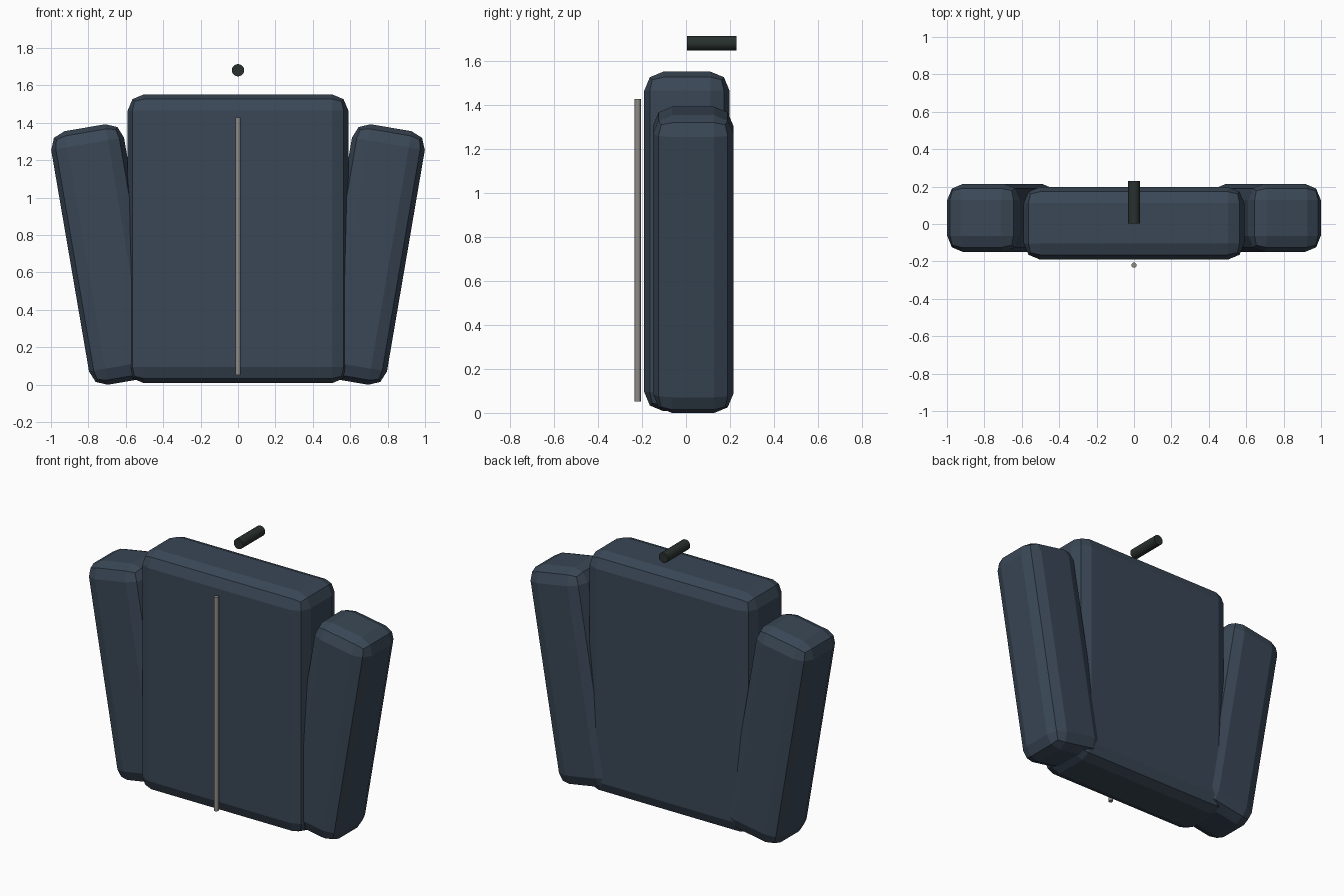
import bpy, bmesh, math
from mathutils import Matrix

if "Cube" in bpy.data.objects:
    bpy.data.objects.remove(bpy.data.objects["Cube"])


def material(name, rgb):
    m = bpy.data.materials.new(name)
    m.diffuse_color = (*rgb, 1)
    m.use_nodes = True
    m.node_tree.nodes["Principled BSDF"].inputs["Base Color"].default_value = m.diffuse_color
    return m


navy = material("navy cloth", (0.042, 0.063, 0.092))
grey = material("zip metal", (0.27, 0.265, 0.24))
dark = material("dark hook", (0.022, 0.030, 0.027))


def finish(name, bm, mat, matrix):
    mesh = bpy.data.meshes.new(name)
    bmesh.ops.recalc_face_normals(bm, faces=bm.faces)
    bm.to_mesh(mesh)
    bm.free()
    mesh.materials.append(mat)
    ob = bpy.data.objects.new(name, mesh)
    ob.matrix_world = matrix
    bpy.context.collection.objects.link(ob)
    return ob


def padded_box(name, size, centre, lean=0.0):
    """Box with two-step rounded edges, leaning sideways about y."""
    bm = bmesh.new()
    bmesh.ops.create_cube(bm, size=1, matrix=Matrix.Diagonal((*size, 1)))
    bmesh.ops.bevel(bm, geom=bm.edges[:], offset=0.087, segments=2,
                    profile=0.5, affect='EDGES')
    return finish(name, bm, navy,
                  Matrix.Translation(centre) @ Matrix.Rotation(lean, 4, 'Y'))


def rod(name, radius, length, centre, mat, sides, turn=0.0):
    """Capped cylinder, upright unless turned about x."""
    bm = bmesh.new()
    bmesh.ops.create_cone(bm, cap_ends=True, segments=sides, radius1=radius,
                          radius2=radius, depth=length)
    for f in bm.faces:
        f.smooth = len(f.verts) == 4
    for e in bm.edges:
        e.smooth = all(len(f.verts) == 4 for f in e.link_faces)
    return finish(name, bm, mat,
                  Matrix.Translation(centre) @ Matrix.Rotation(turn, 4, 'X'))


# Jacket body
padded_box("body", (1.18, 0.388, 1.544), (0, 0.004, 0.78))

# Sleeves leaning outwards at the top
for side, label in ((-1, "left"), (1, "right")):
    padded_box(label + "_sleeve", (0.395, 0.365, 1.375),
               (side * 0.703, 0.0325, 0.696), side * math.radians(9.7))

# Front zip and hanging hook
rod("zip", 0.0138, 1.376, (0, -0.2195, 0.74), grey, 12)
rod("hook", 0.033, 0.226, (0, 0.117, 1.681), dark, 16, math.pi / 2)
